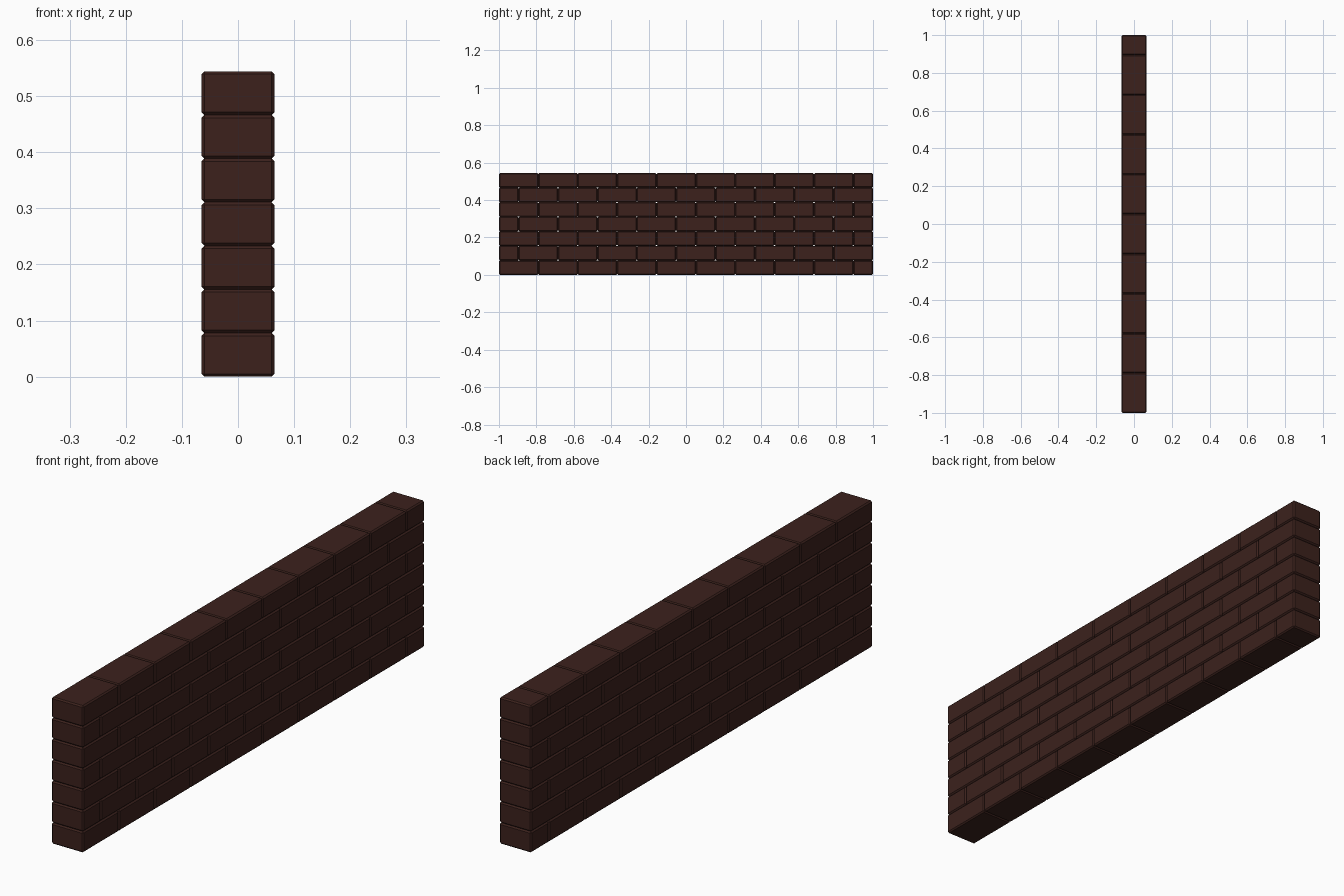
import bpy

if "Cube" in bpy.data.objects:
    bpy.data.objects.remove(bpy.data.objects["Cube"])

LENGTH, THICK, HEIGHT = 2.0, 0.13, 0.544
COURSES = 7
FULL_BRICKS = 9
BEVEL = 0.005
BRICK = LENGTH / (FULL_BRICKS + 0.5)   # full brick length
COURSE_H = HEIGHT / COURSES

mat = bpy.data.materials.new("dark_brick")
mat.diffuse_color = (0.045, 0.0155, 0.012, 1)
mat.use_nodes = True
mat.node_tree.nodes["Principled BSDF"].inputs["Base Color"].default_value = mat.diffuse_color


def brick(name, y0, length, z0):
    """One chamfered brick starting at y0 and resting on z0."""
    bpy.ops.mesh.primitive_cube_add(
        size=1, location=(0, y0 + length / 2, z0 + COURSE_H / 2))
    ob = bpy.context.object
    ob.name = name
    ob.scale = (THICK, length, COURSE_H)
    bpy.ops.object.transform_apply(location=False, rotation=False, scale=True)
    ob.data.materials.append(mat)
    bev = ob.modifiers.new("edge_chamfer", 'BEVEL')
    bev.width = BEVEL
    bev.segments = 1


# Running bond: the half brick swaps ends on every course
for course in range(COURSES):
    lengths = [BRICK] * FULL_BRICKS + [BRICK / 2]
    if course % 2:
        lengths.reverse()
    y = -LENGTH / 2
    for i, length in enumerate(lengths):
        kind = "brick" if length == BRICK else "half_brick"
        brick(f"{kind}_{course + 1}_{i + 1}", y, length, course * COURSE_H)
        y += length
